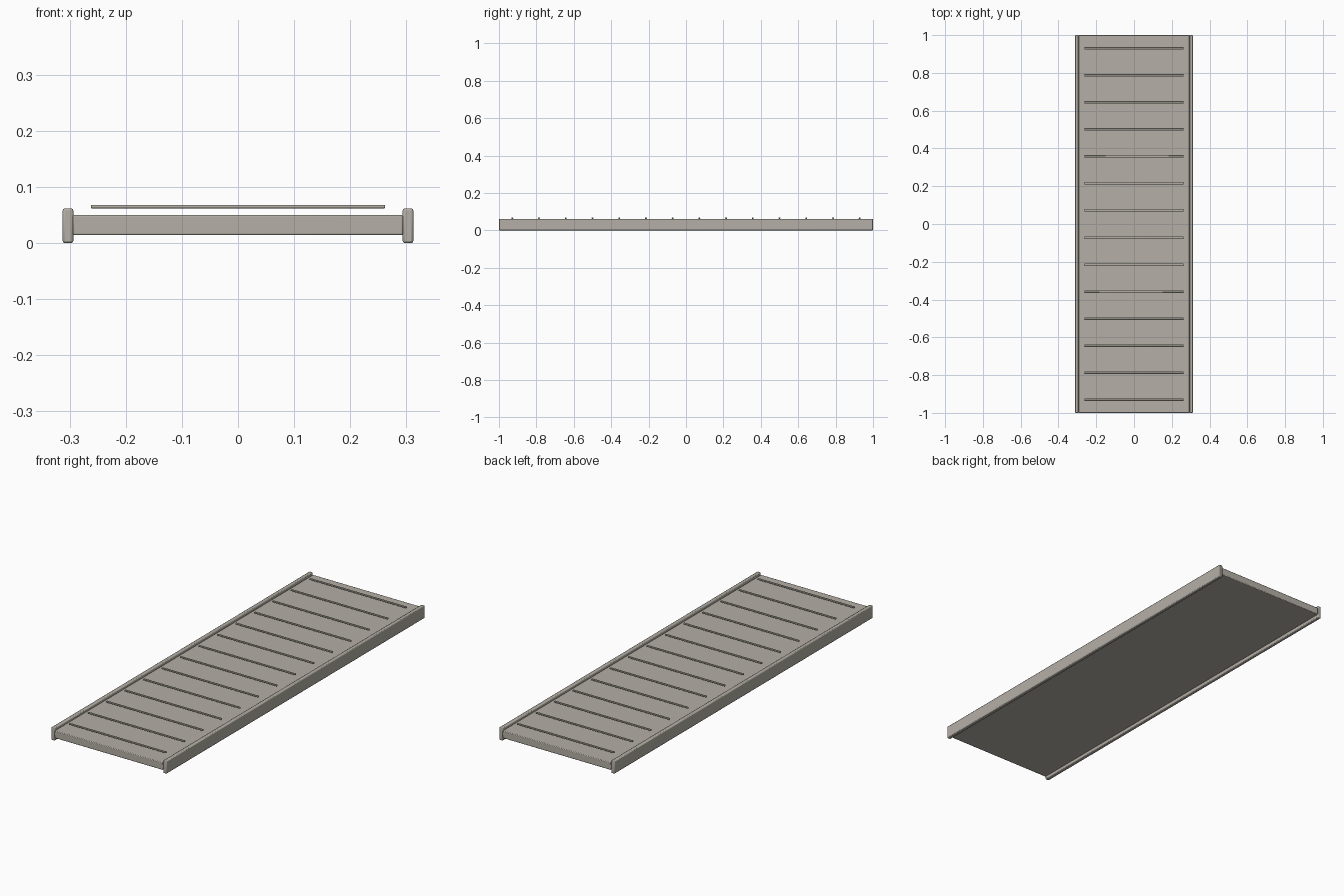
import bpy

cube = bpy.data.objects.get("Cube")
if cube:
    bpy.data.objects.remove(cube, do_unlink=True)

LENGTH = 2.0
STRIPS = 14


def make_material(name, colour):
    mat = bpy.data.materials.new(name)
    mat.use_nodes = True
    mat.diffuse_color = colour
    mat.node_tree.nodes["Principled BSDF"].inputs["Base Color"].default_value = colour
    return mat


def bevelled_box(name, centre, size, bevel, mat):
    bpy.ops.mesh.primitive_cube_add(size=1, location=centre)
    obj = bpy.context.object
    obj.name = name
    obj.scale = size
    bpy.ops.object.transform_apply(location=False, rotation=False, scale=True)
    mod = obj.modifiers.new("soft_edges", 'BEVEL')
    mod.width = bevel
    mod.segments = 2
    obj.data.materials.append(mat)
    bpy.ops.object.shade_smooth_by_angle()
    return obj


metal = make_material("warm_grey_metal", (0.46, 0.43, 0.38, 1))

# Walking deck
bevelled_box("deck", (0, 0, 0.032), (0.588, LENGTH, 0.036), 0.003, metal)

# Side rails
for side, x in (("left", 0.303), ("right", -0.303)):
    bevelled_box(side + "_rail", (x, 0, 0.031), (0.019, LENGTH, 0.062), 0.004, metal)

# Evenly spaced grip strips, held just above the deck
pitch = LENGTH / STRIPS
for i in range(STRIPS):
    y = (i + 0.5) * pitch - LENGTH / 2
    bevelled_box(f"grip_strip_{i + 1}", (0, y, 0.065), (0.524, 0.010, 0.006), 0.0015, metal)
